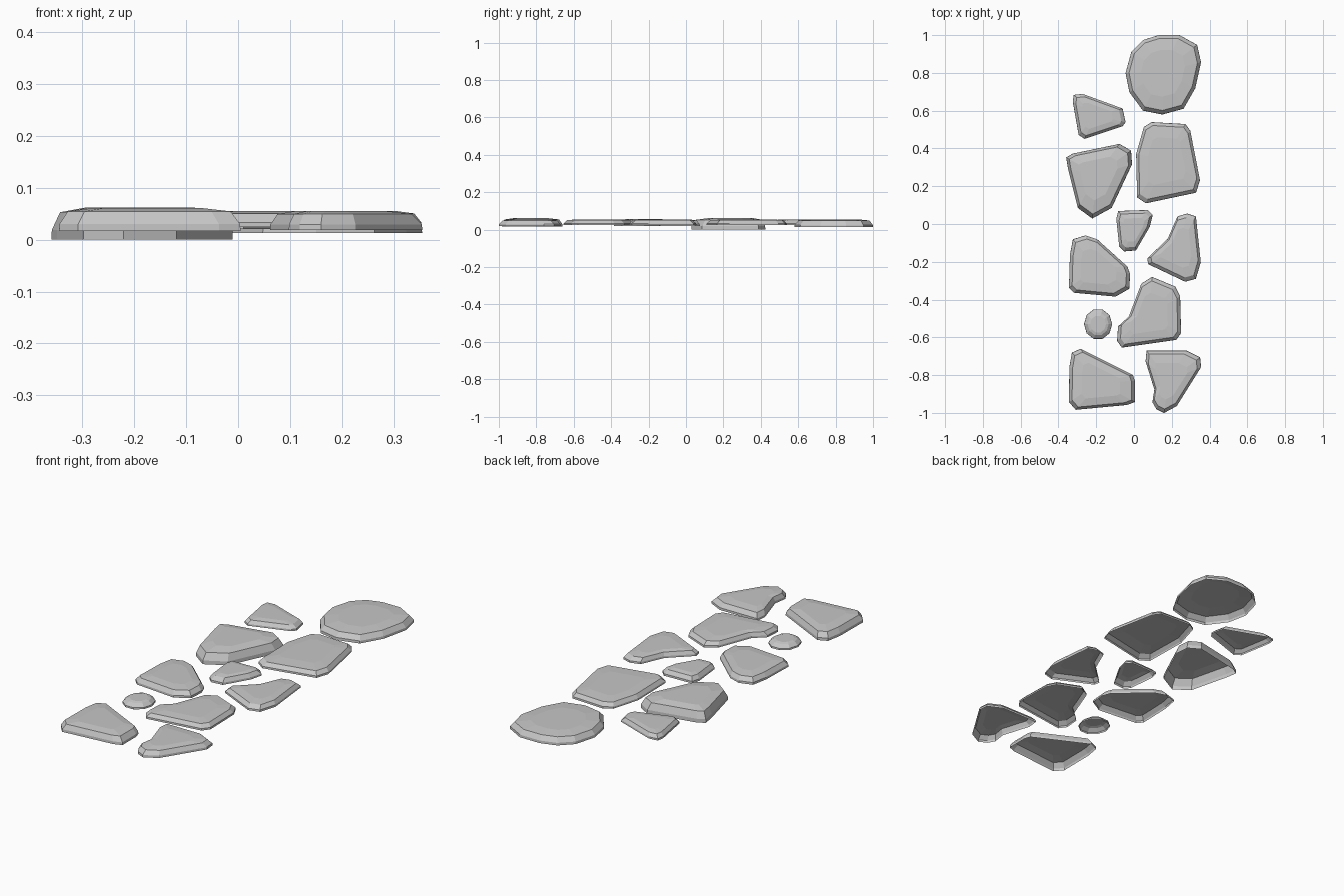
import bpy
import bmesh
from math import cos, sin, tau
from mathutils import Vector

default_cube = bpy.data.objects.get("Cube")
if default_cube:
    bpy.data.objects.remove(default_cube, do_unlink=True)

# One plain grey stone colour
stone_grey = bpy.data.materials.new("stone_grey")
stone_grey.use_nodes = True
grey = (0.57, 0.57, 0.57, 1)
stone_grey.diffuse_color = grey
stone_grey.node_tree.nodes["Principled BSDF"].inputs["Base Color"].default_value = grey


def make_stone(name, outline, bottom, top):
    """Open-based shell with an upright skirt, a bevelled shoulder and a gently domed top."""
    points = [Vector(p) for p in outline]
    centre = sum(points, Vector((0, 0))) / len(points)
    radius = sum((p - centre).length for p in points) / len(points)
    height = top - bottom

    # Each ring is an outward offset and a height, from base to crown
    profile = [
        (0.005, bottom),
        (0.004, bottom + height * 0.3),
        (-0.015, bottom + height * 0.85),
        (-radius * 0.4, top),
    ]

    bm = bmesh.new()
    rings = []
    for offset, z in profile:
        scale = 1 + offset / radius
        flat = [centre + (p - centre) * scale for p in points]
        rings.append([bm.verts.new((p.x, p.y, z)) for p in flat])

    # Skirt, shoulder and crown slopes
    count = len(points)
    for low, high in zip(rings, rings[1:]):
        for i in range(count):
            j = (i + 1) % count
            bm.faces.new((low[i], low[j], high[j], high[i]))

    # Flat crown; the buried underside stays open
    bm.faces.new(rings[-1])
    bmesh.ops.recalc_face_normals(bm, faces=bm.faces)

    mesh = bpy.data.meshes.new(name)
    bm.to_mesh(mesh)
    bm.free()
    mesh.materials.append(stone_grey)
    stone = bpy.data.objects.new(name, mesh)
    bpy.context.collection.objects.link(stone)


# Back row
make_stone("back_round_stone", [
    (.05, .97), (.13, .995), (.24, .995), (.33, .945), (.35, .855), (.32, .72),
    (.26, .615), (.15, .585), (.05, .605), (-.02, .7), (-.04, .8), (-.01, .91),
], bottom=.013, top=.055)

make_stone("back_wedge_stone", [
    (-.315, .68), (-.27, .685), (-.065, .61), (-.05, .54),
    (-.065, .52), (-.26, .455), (-.29, .475), (-.32, .645),
], bottom=.025, top=.054)

# Large stones behind the middle
make_stone("thick_pointed_stone", [
    (-.355, .35), (-.32, .37), (-.08, .42), (-.02, .385), (-.015, .315),
    (-.12, .09), (-.22, .035), (-.295, .09), (-.345, .29),
], bottom=0, top=.062)

make_stone("large_square_stone", [
    (.055, .51), (.095, .535), (.27, .525), (.295, .49), (.345, .235),
    (.325, .17), (.065, .115), (.02, .145), (.015, .37),
], bottom=.024, top=.055)

# Middle stones
make_stone("small_middle_stone", [
    (-.08, .065), (.07, .07), (.095, .045), (.08, -.015),
    (.01, -.135), (-.05, -.14), (-.075, -.115), (-.09, .025),
], bottom=.02, top=.053)

make_stone("triangular_stone", [
    (.23, .035), (.28, .05), (.325, .035), (.35, -.2), (.325, -.285),
    (.27, -.3), (.08, -.21), (.075, -.18), (.18, -.08),
], bottom=.024, top=.055)

make_stone("middle_side_stone", [
    (-.32, -.085), (-.255, -.065), (-.195, -.085), (-.04, -.225), (-.025, -.265),
    (-.03, -.34), (-.1, -.38), (-.315, -.36), (-.34, -.335), (-.335, -.165),
], bottom=.02, top=.056)

make_stone("curved_stone", [
    (.04, -.32), (.095, -.285), (.215, -.335), (.24, -.385), (.245, -.575),
    (.22, -.61), (-.06, -.65), (-.085, -.615), (-.08, -.54), (-.025, -.49),
], bottom=.024, top=.055)

# Little round pebble
pebble_sides = 10
pebble = [(-.19 + .07 * cos(tau * i / pebble_sides),
           -.53 + .077 * sin(tau * i / pebble_sides)) for i in range(pebble_sides)]
make_stone("round_pebble", pebble, bottom=.026, top=.053)

# Front row
make_stone("front_wide_stone", [
    (-.325, -.685), (-.28, -.665), (-.01, -.8), (.0, -.83), (0, -.94),
    (-.04, -.955), (-.305, -.98), (-.34, -.94), (-.338, -.76),
], bottom=.017, top=.061)

make_stone("front_tapered_stone", [
    (.07, -.675), (.275, -.675), (.345, -.71), (.35, -.76), (.225, -.96),
    (.16, -.995), (.12, -.975), (.1, -.94), (.11, -.875), (.065, -.73),
], bottom=.018, top=.055)
